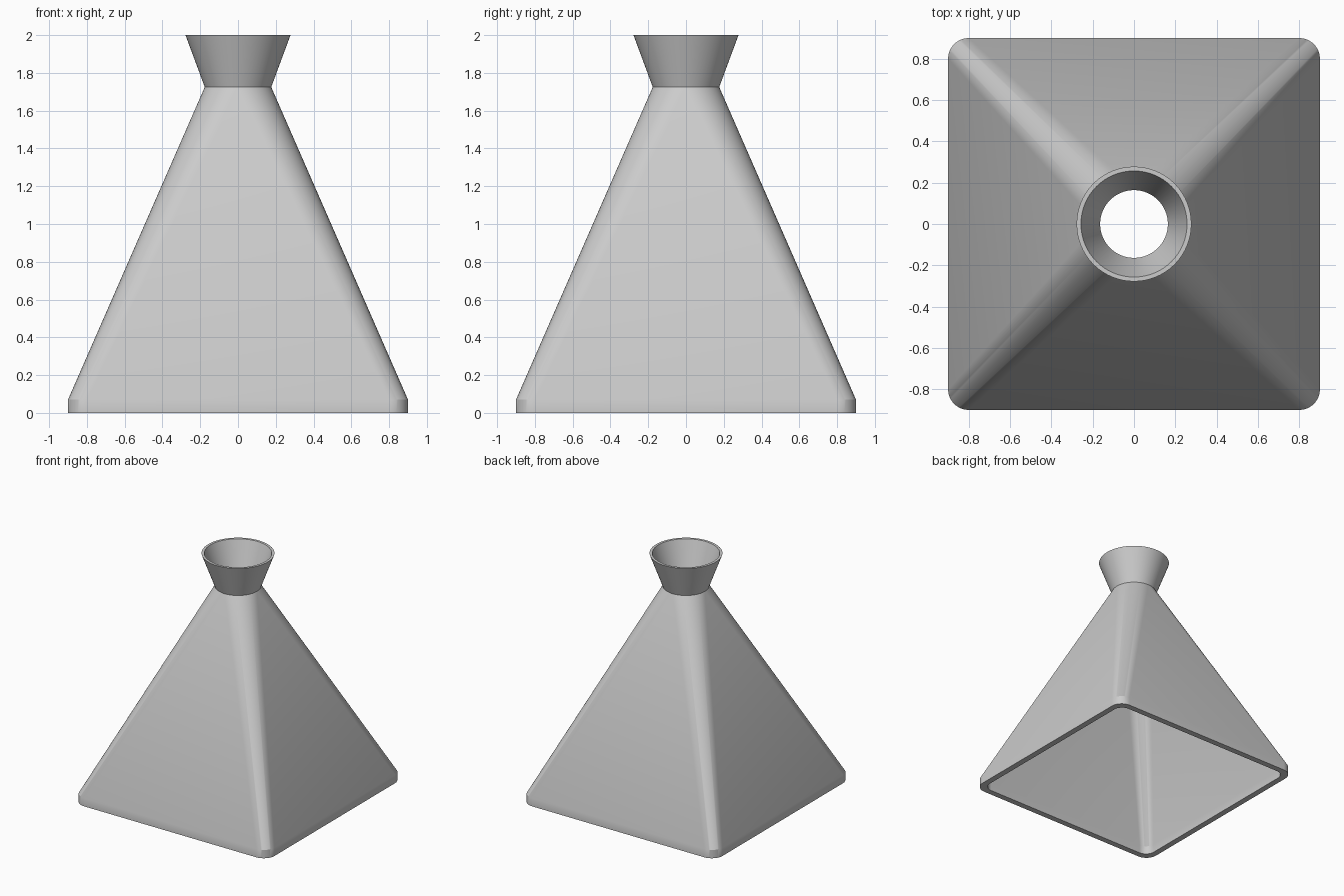
import bpy
import bmesh
from math import cos, sin, pi, radians

cube = bpy.data.objects.get("Cube")
if cube:
    bpy.data.objects.remove(cube, do_unlink=True)

STEPS = 16  # segments per quarter turn


def rounded_loop(bm, half, radius, z):
    """Rounded square loop; half == radius gives a circle."""
    loop = []
    for q in range(4):
        mid = q * pi / 2 + pi / 4
        cx = (half - radius) * (1 if cos(mid) > 0 else -1)
        cy = (half - radius) * (1 if sin(mid) > 0 else -1)
        for i in range(STEPS + 1):
            a = (q + i / STEPS) * pi / 2
            loop.append(bm.verts.new((cx + radius * cos(a), cy + radius * sin(a), z)))
    return loop


# Plain grey material
grey = bpy.data.materials.new("plain grey")
grey.use_nodes = True
colour = (0.6, 0.6, 0.6, 1)
grey.diffuse_color = colour
grey.node_tree.nodes["Principled BSDF"].inputs["Base Color"].default_value = colour

# Cross-sections (half width, corner radius, height): up the outside, down the inside
sections = [
    (0.9, 0.1, 0), (0.9, 0.1, 0.07), (0.176, 0.176, 1.725), (0.278, 0.278, 2),
    (0.257, 0.257, 2), (0.164, 0.164, 1.725), (0.85, 0.08, 0.07), (0.85, 0.08, 0),
]

# Hollow square-to-round hood with flared collar
bm = bmesh.new()
loops = [rounded_loop(bm, *s) for s in sections]
n = len(loops[0])
for low, high in zip(loops, loops[1:] + loops[:1]):
    for i in range(n):
        j = (i + 1) % n
        bm.faces.new((low[i], low[j], high[j], high[i]))
bmesh.ops.remove_doubles(bm, verts=bm.verts[:], dist=0.0001)
bmesh.ops.recalc_face_normals(bm, faces=bm.faces[:])

mesh = bpy.data.meshes.new("funnel_hood")
bm.to_mesh(mesh)
bm.free()
mesh.materials.append(grey)
hood = bpy.data.objects.new("funnel_hood", mesh)
bpy.context.collection.objects.link(hood)

bpy.ops.object.select_all(action="DESELECT")
hood.select_set(True)
bpy.context.view_layer.objects.active = hood
bpy.ops.object.shade_smooth_by_angle(angle=radians(30))
